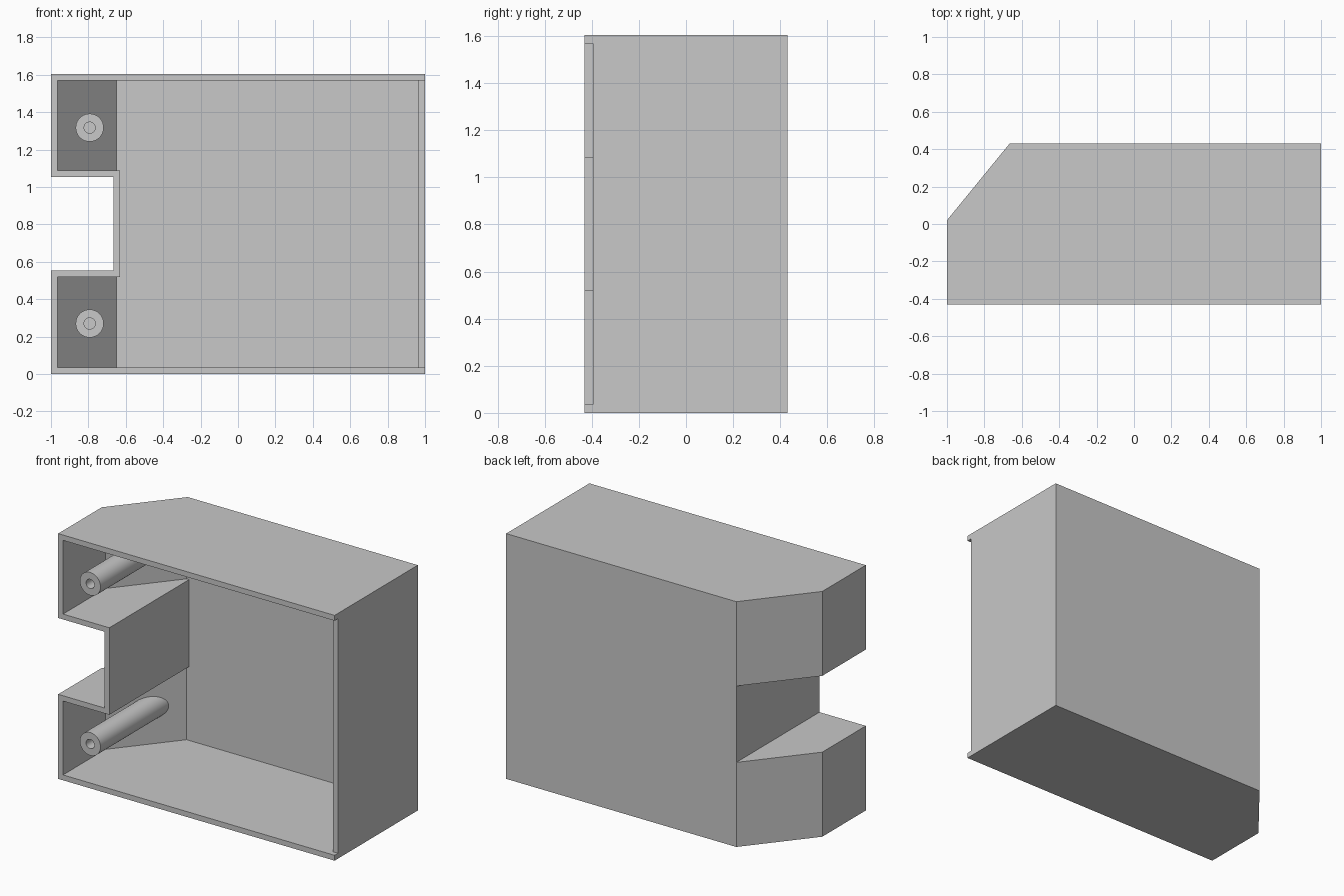
import bpy, bmesh, math

if "Cube" in bpy.data.objects:
    bpy.data.objects.remove(bpy.data.objects["Cube"], do_unlink=True)

W, D, H, T = 1.0, 0.43, 1.604, 0.035      # half width, half depth, height, wall
SLOPE_X, SLOPE_Y = -0.665, 0.02           # ends of the sloped back corner
NOTCH = (0.553, 1.052)                    # notch bottom and top

grey = bpy.data.materials.new("light grey plastic")
grey.use_nodes = True
colour = (0.58, 0.58, 0.58, 1)
grey.diffuse_color = colour
grey.node_tree.nodes["Principled BSDF"].inputs["Base Color"].default_value = colour


def finish(name, bm):
    bmesh.ops.recalc_face_normals(bm, faces=bm.faces)
    mesh = bpy.data.meshes.new(name)
    bm.to_mesh(mesh)
    bm.free()
    mesh.materials.append(grey)
    ob = bpy.data.objects.new(name, mesh)
    bpy.context.collection.objects.link(ob)
    return ob


def prism(name, outline, z0, z1):
    """Upright prism over a plan outline."""
    bm = bmesh.new()
    base = bm.faces.new([bm.verts.new((x, y, z0)) for x, y in outline])
    top = bmesh.ops.extrude_face_region(bm, geom=[base])["geom"]
    verts = [g for g in top if isinstance(g, bmesh.types.BMVert)]
    bmesh.ops.translate(bm, verts=verts, vec=(0, 0, z1 - z0))
    return finish(name, bm)


def block(name, x0, x1, y0, y1, z0, z1):
    return prism(name, [(x0, y0), (x1, y0), (x1, y1), (x0, y1)], z0, z1)


def cut(target, cutter):
    """Subtract the cutter from the target and remove the cutter."""
    cutter.hide_render = True
    mod = target.modifiers.new("cut", "BOOLEAN")
    mod.operation, mod.solver, mod.object = "DIFFERENCE", "EXACT", cutter
    bpy.context.view_layer.objects.active = target
    bpy.ops.object.modifier_apply(modifier=mod.name)
    bpy.data.objects.remove(cutter, do_unlink=True)


# Sloped corner: plan direction, and its depth at a given x and inward offset
run, rise = SLOPE_X + W, D - SLOPE_Y
length = math.hypot(run, rise)


def slope_y(x, inset):
    return SLOPE_Y + (x + W) * rise / run - inset * length / run


def slope_x(y, inset):
    return (y - SLOPE_Y + inset * length / run) * run / rise - W


# Housing shell with the notch through its side
housing = prism("housing", [(-W, -D), (W, -D), (W, D), (SLOPE_X, D), (-W, SLOPE_Y)], 0, H)
cut(housing, block("notch_cutter", -W - 0.1, SLOPE_X, -D - 0.1, D + 0.1, *NOTCH))

# Cavity, leaving walls around the notch
inner = [(-W + T, -D - 0.1), (W - T, -D - 0.1), (W - T, D - T),
         (slope_x(D - T, T), D - T), (-W + T, slope_y(-W + T, T))]
cavity = prism("cavity_cutter", inner, T, H - T)
cut(cavity, block("notch_wall_cutter", -W - 0.1, SLOPE_X + T, -D - 0.2, D + 0.1,
                  NOTCH[0] - T, NOTCH[1] + T))
cut(housing, cavity)

# Lowered front edge of the left wall
cut(housing, block("lid_slot_cutter", W - 0.1, W + 0.1, -D - 0.1, -D + T, T, H - T))


def screw_post(name, x, z, sides=40):
    """Hollow post whose far end meets the sloped wall."""
    bm = bmesh.new()
    front, hole_end = -D + T, -0.05
    rings = []
    for radius, y in ((0.075, None), (0.075, front), (0.03, front), (0.03, hole_end)):
        ring = []
        for i in range(sides):
            a = math.tau * i / sides
            px, pz = x + radius * math.cos(a), z + radius * math.sin(a)
            ring.append(bm.verts.new((px, slope_y(px, T * 0.5) if y is None else y, pz)))
        rings.append(ring)
    for r, s in zip(rings, rings[1:]):
        for i in range(sides):
            j = (i + 1) % sides
            bm.faces.new((r[i], r[j], s[j], s[i]))
    bm.faces.new(rings[0])
    bm.faces.new(rings[-1])
    ob = finish(name, bm)
    bpy.ops.object.select_all(action="DESELECT")
    ob.select_set(True)
    bpy.context.view_layer.objects.active = ob
    bpy.ops.object.shade_smooth_by_angle(angle=math.radians(30))


# Screw posts in the two pockets
screw_post("lower_screw_post", -0.793, 0.27)
screw_post("upper_screw_post", -0.793, 1.317)
